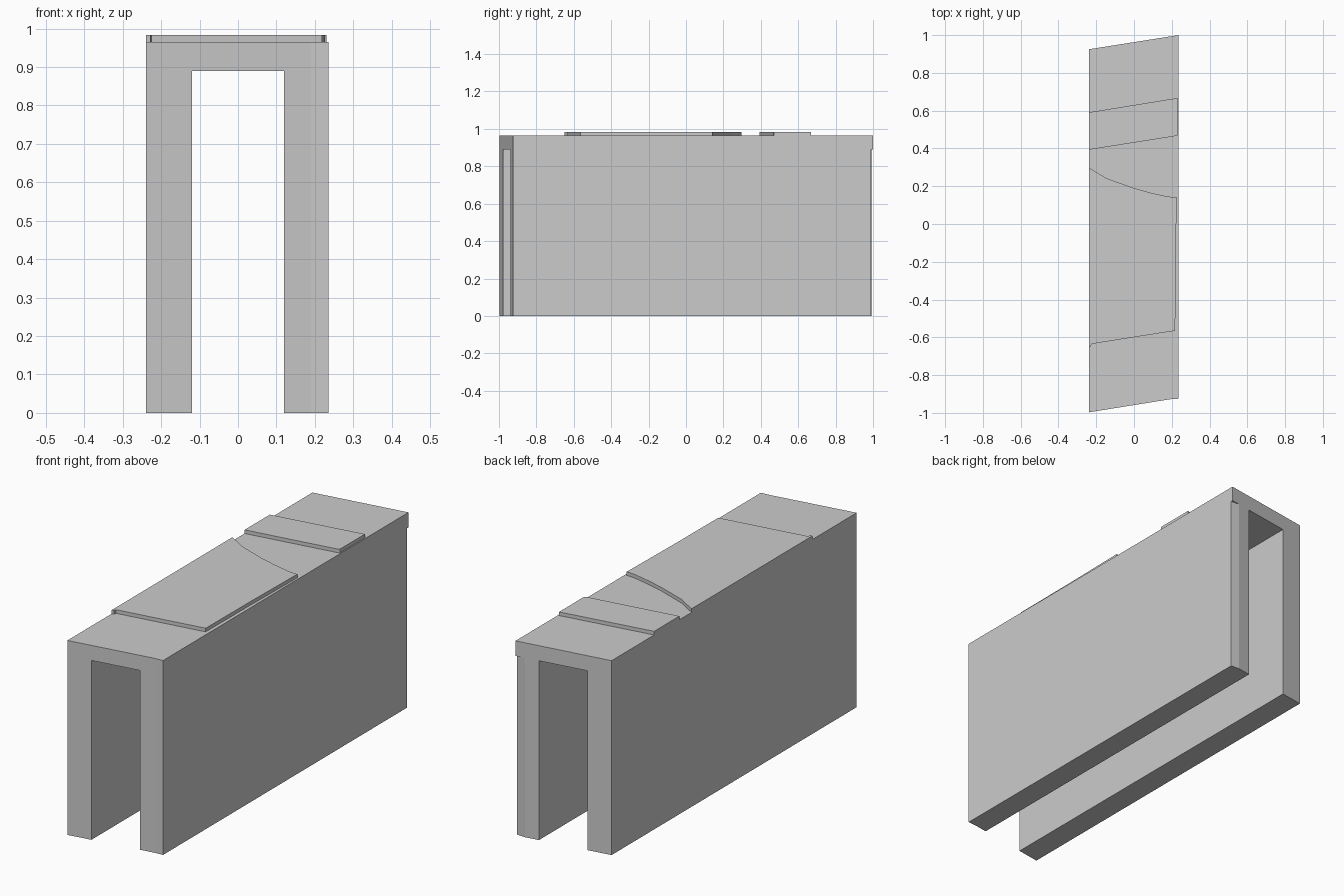
import bpy
import bmesh

if "Cube" in bpy.data.objects:
    bpy.data.objects.remove(bpy.data.objects["Cube"])


def prism(name, outline, z0, z1):
    """Extrude a plan outline (counter-clockwise) from z0 to z1."""
    bm = bmesh.new()
    base = bm.faces.new([bm.verts.new((x, y, z0)) for x, y in outline])
    ext = bmesh.ops.extrude_face_region(bm, geom=[base], use_keep_orig=True)
    top = [g for g in ext["geom"] if isinstance(g, bmesh.types.BMVert)]
    bmesh.ops.translate(bm, verts=top, vec=(0, 0, z1 - z0))
    bmesh.ops.recalc_face_normals(bm, faces=bm.faces)
    mesh = bpy.data.meshes.new(name)
    bm.to_mesh(mesh)
    bm.free()
    obj = bpy.data.objects.new(name, mesh)
    bpy.context.collection.objects.link(obj)
    return obj


def cut(target, cutter):
    """Subtract a cutter, apply the result and remove the cutter."""
    cutter.hide_render = True
    mod = target.modifiers.new("cut", "BOOLEAN")
    mod.operation = "DIFFERENCE"
    mod.solver = "EXACT"
    mod.object = cutter
    bpy.context.view_layer.objects.active = target
    bpy.ops.object.modifier_apply(modifier=mod.name)
    bpy.data.objects.remove(cutter)


L, R = -0.239, 0.236       # outer side walls
ROOF, TOP = 0.965, 0.983   # deck height, raised slab height
CEIL = 0.89                # underside of the deck

# Channel body: skewed plan, two walls under a deck
body = prism("channel_body",
             [(L, -0.997), (0.19, -0.928), (R, -0.925), (R, 1.0), (L, 0.925)],
             0, ROOF)

# Open passage between the walls
cut(body, prism("passage_cutter",
                [(-0.12, -1.2), (0.12, -1.2), (0.12, 1.2), (-0.12, 1.2)],
                -0.1, CEIL))

# Small bevel on the rear end of the right wall
cut(body, prism("corner_cutter",
                [(0.19, 0.9927), (0.26, 0.988), (0.26, 1.1), (0.19, 1.1)],
                -0.1, CEIL))

# Rear raised strip
prism("rear_strip",
      [(L, 0.393), (0.222, 0.466), (0.23, 0.47), (0.23, 0.667), (L, 0.591)],
      ROOF, TOP)

# Long raised slab with a curved rear edge
prism("long_slab",
      [(L, -0.65), (-0.228, -0.648), (-0.225, -0.635), (0.218, -0.565),
       (0.22, -0.22), (0.226, 0.142), (0.18, 0.145), (0.09, 0.165),
       (0.0, 0.19), (-0.07, 0.215), (-0.145, 0.242), (L, 0.298)],
      ROOF, TOP)
